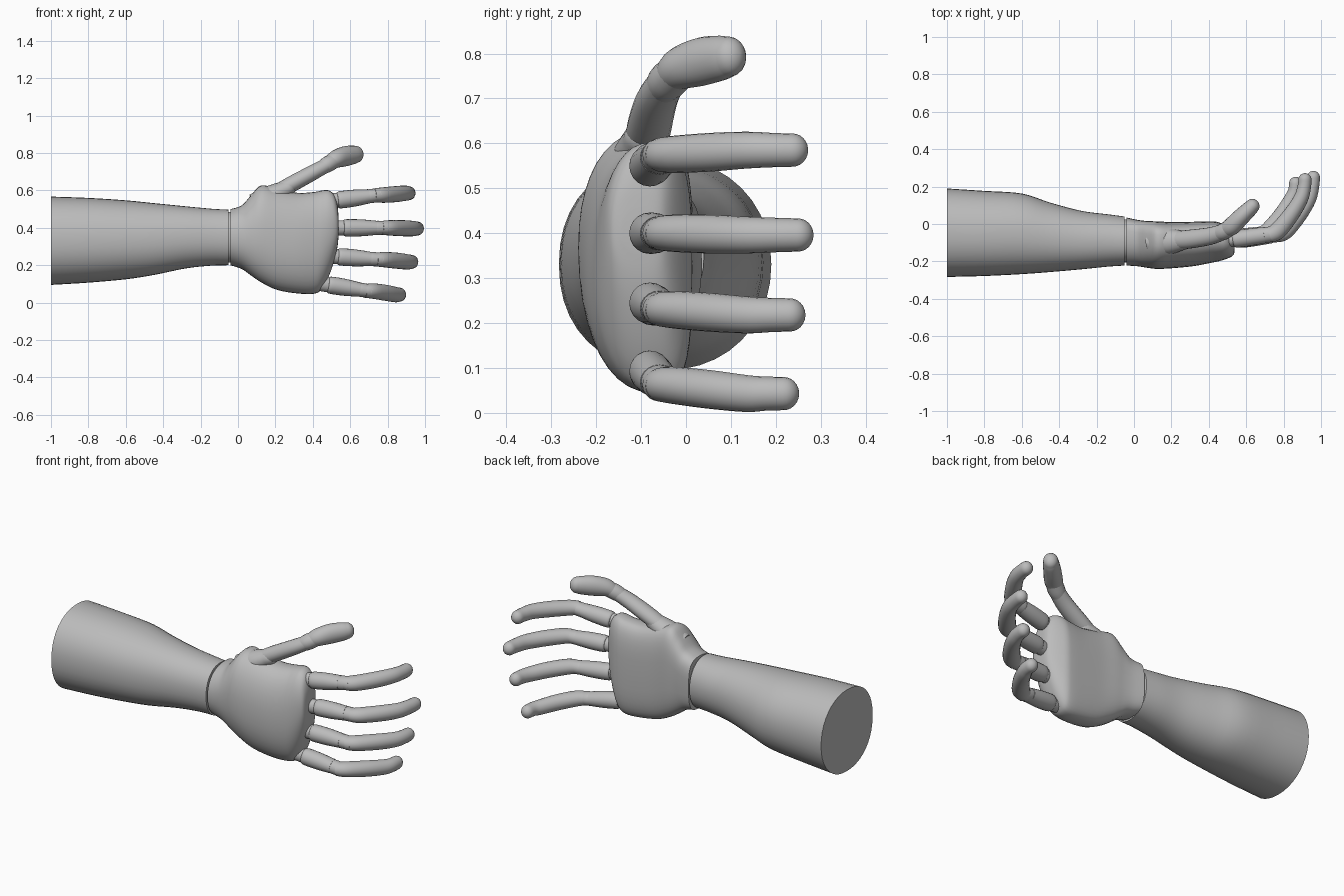
import bpy, bmesh, math
from mathutils import Vector

cube = bpy.data.objects.get("Cube")
if cube:
    bpy.data.objects.remove(cube)

grey = bpy.data.materials.new("Plain grey")
grey.use_nodes = True
colour = (0.5, 0.5, 0.5, 1)
grey.diffuse_color = colour
grey.node_tree.nodes["Principled BSDF"].inputs["Base Color"].default_value = colour


def smooth_rows(rows, steps):
    """Interpolate rows of numbers with a Catmull-Rom spline."""
    out = []
    last = len(rows) - 1
    for i in range(last):
        quads = list(zip(rows[max(i - 1, 0)], rows[i], rows[i + 1], rows[min(i + 2, last)]))
        for s in range(steps):
            t = s / steps
            out.append([b + t * ((c - a) / 2 + t * (a - 2.5 * b + 2 * c - d / 2
                        + t * (1.5 * (b - c) + (d - a) / 2))) for a, b, c, d in quads])
    return out + [list(rows[-1])]


def loft(name, rings):
    bm = bmesh.new()
    loops = [[bm.verts.new(p) for p in ring] for ring in rings]
    n = len(loops[0])
    for a, b in zip(loops, loops[1:]):
        for i in range(n):
            j = (i + 1) % n
            bm.faces.new((a[i], a[j], b[j], b[i]))
    bm.faces.new(loops[0][::-1])
    bm.faces.new(loops[-1])
    bmesh.ops.recalc_face_normals(bm, faces=bm.faces)
    mesh = bpy.data.meshes.new(name)
    bm.to_mesh(mesh)
    bm.free()
    obj = bpy.data.objects.new(name, mesh)
    bpy.context.collection.objects.link(obj)
    mesh.materials.append(grey)
    bpy.ops.object.select_all(action='DESELECT')
    obj.select_set(True)
    bpy.context.view_layer.objects.active = obj
    bpy.ops.object.shade_smooth_by_angle(angle=math.radians(40))
    return obj


def section(x, zlo, zhi, ylo, yhi, mid, power, n=40):
    """Rounded cross-section with a flatter side towards +y."""
    yc = ylo + mid * (yhi - ylo)
    ring = []
    for i in range(n):
        a = math.tau * i / n
        c, s = math.cos(a), math.sin(a)
        e = 2 / (power if c > 0 else 2.2)
        y = math.copysign(abs(c) ** e, c) * ((yhi - yc) if c > 0 else (yc - ylo))
        z = math.copysign(abs(s) ** e, s) * (zhi - zlo) / 2
        ring.append((x, yc + y, (zlo + zhi) / 2 + z))
    return ring


def tube(name, rows, steps=4, n=20, tip=False):
    """Tube along rows of x, y, z, width, depth; optionally with a domed tip."""
    rows = smooth_rows(rows, steps)
    if tip:
        end, d = rows[-1], (Vector(rows[-1][:3]) - Vector(rows[-2][:3])).normalized()
        for k in range(1, 7):
            a = math.pi / 2 * k / 6.2
            p = Vector(end[:3]) + d * end[4] * math.sin(a)
            rows.append([*p, end[3] * math.cos(a), end[4] * math.cos(a)])
    rings = []
    for i, r in enumerate(rows):
        d = Vector(rows[min(i + 1, len(rows) - 1)][:3]) - Vector(rows[max(i - 1, 0)][:3])
        side = d.cross(Vector((0, 0, 1))).normalized()
        up = side.cross(d).normalized()
        rings.append([Vector(r[:3]) + up * r[3] * math.cos(math.tau * k / n)
                      + side * r[4] * math.sin(math.tau * k / n) for k in range(n)])
    return loft(name, rings)


# Forearm: full round elbow end narrowing to an oval wrist
arm = [(-1, .095, .567, -.283, .19), (-.8, .107, .56, -.278, .177), (-.6, .125, .547, -.268, .163),
       (-.45, .148, .532, -.257, .115), (-.28, .183, .515, -.242, .07), (-.14, .198, .502, -.228, .052),
       (-.05, .2, .497, -.222, .04)]
loft("forearm", [section(*r, .5, 2.1) for r in smooth_rows(arm, 4)])

# Wrist core showing through the narrow seam
loft("wrist_core", [section(x, .215, .485, -.205, .025, .5, 2.2) for x in (-.09, 0)])

# Palm: domed outside, flattened inside, slanted knuckle edge
palm = [(-.041, .2, .5, -.222, .035), (.02, .18, .52, -.226, .022), (.07, .145, .575, -.234, .016),
        (.125, .108, .627, -.24, .014), (.21, .068, .608, -.236, .01), (.32, .049, .587, -.225, .012),
        (.41, .048, .592, -.208, .014), (.45, .075, .6, -.2, .01), (.485, .14, .6, -.19, -.008),
        (.515, .225, .575, -.178, -.03), (.532, .3, .52, -.165, -.05), (.538, .36, .45, -.145, -.07)]
loft("palm", [section(*r, .6, 3.2) for r in smooth_rows(palm, 4)])

# Fingers: name, base x, joint x, tip x, base z, joint z, tip z, tip y
fingers = [("index", .47, .75, .95, .54, .575, .585, .272),
           ("middle", .5, .79, .995, .4, .4, .396, .284),
           ("ring", .47, .76, .965, .25, .23, .218, .266),
           ("little", .42, .7, .9, .105, .062, .043, .252)]
for name, bx, jx, tx, bz, jz, tz, ty in fingers:
    def between(t):
        return (bx + t * (jx - bx), -.092 + .04 * t, bz + t * (jz - bz))

    tube(name + "_knuckle", [(*between(0), .04, .036), (*between(.3), .04, .036)])
    tube(name + "_lower", [(*between(.22), .04, .038), (*between(.28), .046, .046),
                           (*between(.55), .045, .046), (*between(.82), .038, .043)])
    tube(name + "_joint", [(*between(.76), .034, .038), (*between(.85), .038, .042),
                           (*between(1.04), .035, .04)])
    mid = tx - jx
    tube(name + "_upper", [(jx - .025, -.06, jz, .036, .04), (jx + .02, -.035, jz, .041, .046),
                           (jx + mid * .45, .05, (jz + tz) / 2, .043, .043),
                           (jx + mid * .71, .135, tz, .041, .039),
                           (tx - .04, ty - .075, tz, .038, .036),
                           (tx - .036, ty - .035, tz, .037, .035)], tip=True)

# Thumb with a rounded mound at its root
tube("thumb_mound", [(.08, -.1, .53, .05, .05), (.17, -.095, .565, .06, .07),
                     (.26, -.088, .61, .045, .052)], tip=True)
tube("thumb_lower", [(.2, -.088, .585, .04, .045), (.28, -.083, .63, .043, .05),
                     (.4, -.066, .695, .041, .047), (.47, -.045, .733, .038, .043)])
tube("thumb_joint", [(.45, -.052, .722, .038, .04), (.48, -.04, .74, .043, .045),
                     (.52, -.015, .762, .04, .043)])
tube("thumb_upper", [(.495, -.03, .75, .04, .042), (.525, -.01, .768, .048, .048),
                     (.57, .035, .782, .054, .046), (.615, .078, .79, .05, .042),
                     (.632, .095, .793, .045, .039)], tip=True)
